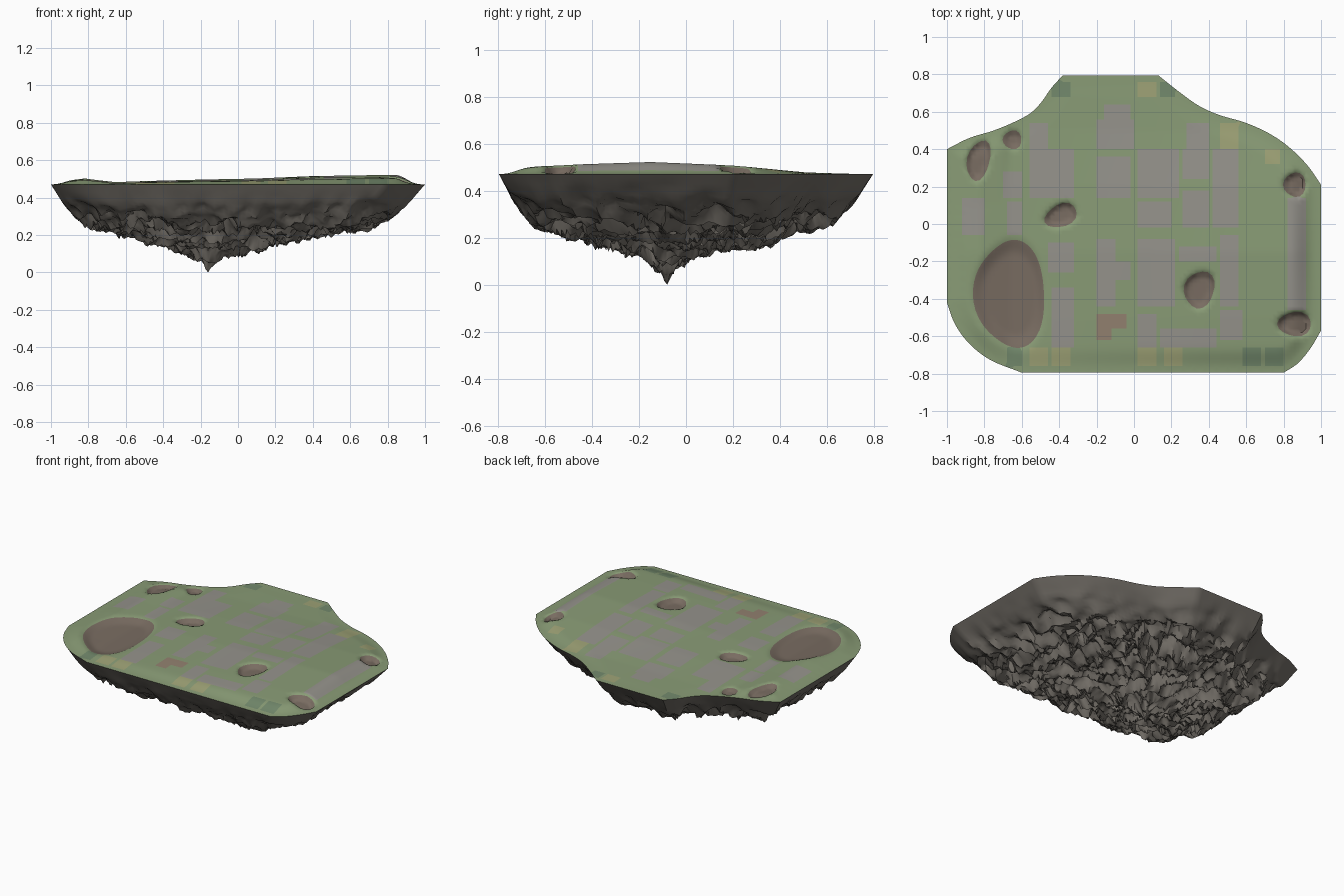
import bpy, math
from mathutils import Vector, noise, geometry

if "Cube" in bpy.data.objects:
    bpy.data.objects.remove(bpy.data.objects["Cube"])


def material(name, rgb):
    m = bpy.data.materials.new(name)
    m.diffuse_color = (*rgb, 1)
    m.use_nodes = True
    m.node_tree.nodes["Principled BSDF"].inputs["Base Color"].default_value = m.diffuse_color
    return m


def lookup(points, t):
    """Piecewise linear lookup through (position, value) pairs."""
    for (a, va), (b, vb) in zip(points, points[1:]):
        if t <= b:
            return va + (vb - va) * max(0, t - a) / (b - a)
    return points[-1][1]


def smooth(t):
    t = max(0, min(1, t))
    return t * t * (3 - 2 * t)


def add_object(name, verts, faces, mats, slots=None, angle=50):
    me = bpy.data.meshes.new(name)
    me.from_pydata(verts, [], faces)
    for m in mats:
        me.materials.append(m)
    if slots:
        me.polygons.foreach_set("material_index", slots)
    ob = bpy.data.objects.new(name, me)
    bpy.context.collection.objects.link(ob)
    bpy.ops.object.select_all(action='DESELECT')
    ob.select_set(True)
    bpy.context.view_layer.objects.active = ob
    bpy.ops.object.shade_smooth_by_angle(angle=math.radians(angle))


# Island outline, counter-clockwise: long sides straight, short ones curved
RIM_Z = 0.47
corners = [Vector(c) for c in [
    (-.6, -.795), (.8, -.795), (.87, -.75), (.94, -.67), (1, -.57), (1, .21),
    (.93, .31), (.83, .41), (.73, .48), (.6, .54), (.45, .585), (.35, .63),
    (.25, .70), (.13, .795), (-.38, .795), (-.44, .73), (-.50, .645), (-.55, .595),
    (-.62, .555), (-.75, .50), (-.88, .46), (-1, .40), (-1, -.42), (-.96, -.53),
    (-.89, -.63), (-.78, -.72)]]
outline = []
for i in range(len(corners)):
    o, a, b, c = (corners[(i + k) % len(corners)] for k in (-1, 0, 1, 2))
    d = b - a
    size = d.length
    ta = tb = d
    if size < .25 and (a - o).length < .25:
        ta = (d.normalized() + (a - o).normalized()).normalized() * size
    if size < .25 and (c - b).length < .25:
        tb = (d.normalized() + (c - b).normalized()).normalized() * size
    n = max(1, round(size / 0.03))
    for k in range(n):
        t = k / n
        outline.append(a + d * smooth(t) + ta * (t * (1 - t) ** 2) - tb * (t * t * (1 - t)))
N = len(outline)


def edge_distance(p):
    return min((p - q).length for q in outline)


def inside(p):
    hit = False
    for i, b in enumerate(outline):
        a = outline[i - 1]
        if (a.y > p.y) != (b.y > p.y) and p.x < a.x + (p.y - a.y) * (b.x - a.x) / (b.y - a.y):
            hit = not hit
    return hit


# Bare earth hollows: centre, radii, rotation, depth
hollows = [(-.66, -.375, .19, .285, .05, .025), (-.83, .34, .06, .11, -.25, .03),
           (-.65, .45, .05, .05, 0, .02), (-.39, .045, .09, .06, .4, .03),
           (.35, -.35, .08, .1, -.3, .03), (.86, .21, .06, .065, 0, .035),
           (.86, -.535, .09, .065, 0, .04)]


def wobble(a):
    return 1 - .06 * math.cos(3 * a)


def hollow_radius(p, h):
    """0 at the hollow's centre, 1 on its uneven border."""
    x, y = p.x - h[0], p.y - h[1]
    c, s = math.cos(h[4]), math.sin(h[4])
    u, v = (c * x + s * y) / h[2], (c * y - s * x) / h[3]
    return math.hypot(u, v) / wobble(math.atan2(v, u))


def ground(p):
    """Gently rolling top surface."""
    rise = lookup([(-1, .01), (-.82, .032), (-.66, .014), (-.2, .026), (.1, .032),
                   (.4, .045), (.85, .052), (.94, .015), (1, 0)], p.x)
    fall = lookup([(-.8, .2), (-.65, .62), (-.5, .78), (-.15, 1), (.2, .72), (.5, .2), (.8, 0)], p.y)
    fall = max(fall, .8 * smooth((-.6 - p.x) / .12))
    z = RIM_Z + rise * fall * smooth(edge_distance(p) / .12)
    for h in hollows:
        z -= h[5] * smooth((1.12 - hollow_radius(p, h)) / .4)
    return z


# Paving and flower bed rectangles: x0, y0, x1, y1
paving = [(-.92, -.06, -.80, .14), (-.70, .14, -.60, .28), (-.68, -.06, -.60, .12),
          (-.56, .14, -.32, .40), (-.56, .40, -.46, .54), (-.46, -.26, -.32, -.10),
          (-.44, -.66, -.32, -.34), (-.20, .40, 0, .56), (-.16, .56, -.02, .64),
          (-.20, .14, -.02, .36), (-.20, -.44, -.10, -.08), (-.10, -.30, -.02, -.20),
          (.02, .14, .24, .40), (.26, .24, .40, .40), (.28, .40, .40, .54),
          (.42, -.02, .56, .40), (.02, -.02, .20, .12), (.26, -.02, .40, .18),
          (.02, -.44, .22, -.08), (.24, -.20, .44, -.12), (.46, -.44, .56, -.06),
          (.02, -.66, .12, -.48), (.14, -.66, .44, -.56), (.46, -.62, .58, -.46),
          (.82, -.46, .92, .14)]
brick = [(-.20, -.62, -.12, -.48), (-.12, -.56, -.04, -.48)]
straw = [(.02, .68, .12, .76), (.46, .40, .56, .54), (.70, .32, .78, .40),
         (-.44, -.76, -.34, -.66), (.02, -.76, .12, -.66), (.16, -.76, .26, -.66),
         (-.56, -.76, -.46, -.66)]
hedge = [(-.44, .68, -.34, .76), (.14, .68, .22, .76), (.58, -.76, .68, -.66),
         (.70, -.76, .80, -.66), (-.68, -.76, -.60, -.66)]
top_mats = [material("grass", (.25, .33, .18)), material("paving", (.30, .29, .26)),
            material("brick", (.29, .22, .16)), material("straw", (.34, .36, .18)),
            material("hedge", (.17, .25, .15)), material("earth", (.19, .15, .12))]


def surface_slot(p):
    if any(hollow_radius(p, h) < 1 for h in hollows):
        return 5
    for slot, rects in enumerate([paving, brick, straw, hedge], 1):
        if any(r[0] < p.x < r[2] and r[1] < p.y < r[3] for r in rects):
            return slot
    return 0


# Grass top: triangulate the outline, hollow borders and a fine grid
points = list(outline)
edges = [(i, (i + 1) % N) for i in range(N)]
for h in hollows:
    start, n = len(points), max(16, int(90 * h[3]) * 2)
    c, s = math.cos(h[4]), math.sin(h[4])
    for k in range(n):
        a = math.tau * k / n
        u, v = wobble(a) * h[2] * math.cos(a), wobble(a) * h[3] * math.sin(a)
        points.append(Vector((h[0] + c * u - s * v, h[1] + s * u + c * v)))
        edges.append((start + k, start + (k + 1) % n))
for i in range(-49, 50):
    for j in range(-39, 40):
        p = Vector((i * .02, j * .02))
        near = any(abs(hollow_radius(p, h) - 1) * min(h[2], h[3]) < .006 for h in hollows)
        if not near and inside(p) and edge_distance(p) > .016:
            points.append(p)
co, _, tris, *_ = geometry.delaunay_2d_cdt(points, edges, [], 1, 1e-5)
faces, slots = [], []
for t in tris:
    a, b, c = (co[i] for i in t)
    faces.append(t if (b - a).cross(c - a) > 0 else t[::-1])
    slots.append(surface_slot((a + b + c) / 3))
add_object("grass_top", [(p.x, p.y, ground(p)) for p in co], faces, top_mats, slots, 60)

# Rocky underside: rings shrinking from the rim to the lowest spike
tip = Vector((-.16, -.08))
envelope = [(0, 0), (.04, .05), (.10, .07), (.18, .09), (.25, .115), (.35, .14), (.45, .165),
            (.6, .195), (.75, .225), (.84, .28), (.92, .365), (1, RIM_Z)]
RINGS = 64
verts, faces = [], []
for r in range(RINGS):
    s = 1 - r / RINGS
    for p in outline:
        q = tip.lerp(p, s)
        rough = smooth((1 - s) / .3)
        # folded noise hangs down in sharp crests
        crest = abs(noise.noise(Vector((q.x * 8, q.y * 8, 3))))
        fine = abs(noise.noise(Vector((q.x * 19, q.y * 19, 1))))
        broad = noise.noise(Vector((q.x * 5, q.y * 5, 7)))
        z = lookup(envelope, s) + .012 * smooth((1 - s) / .06) * broad
        z += rough * smooth(s / .06) * (.17 * crest + .07 * fine + .03 * broad)
        # sideways shift gives the crags small overhangs
        shift = noise.noise_vector(Vector((q.x * 9, q.y * 9, z * 12))) * .018 * rough
        verts.append((q.x + shift.x, q.y + shift.y, min(RIM_Z, max(.015, z))))
for r in range(RINGS - 1):
    for i in range(N):
        a, b = r * N + i, r * N + (i + 1) % N
        faces.append((a, a + N, b + N, b))
verts.append((tip.x, tip.y, 0))
last = (RINGS - 1) * N
faces += [(last + i, len(verts) - 1, last + (i + 1) % N) for i in range(N)]
add_object("rock_underside", verts, faces, [material("rock", (.17, .155, .135))], None, 35)
